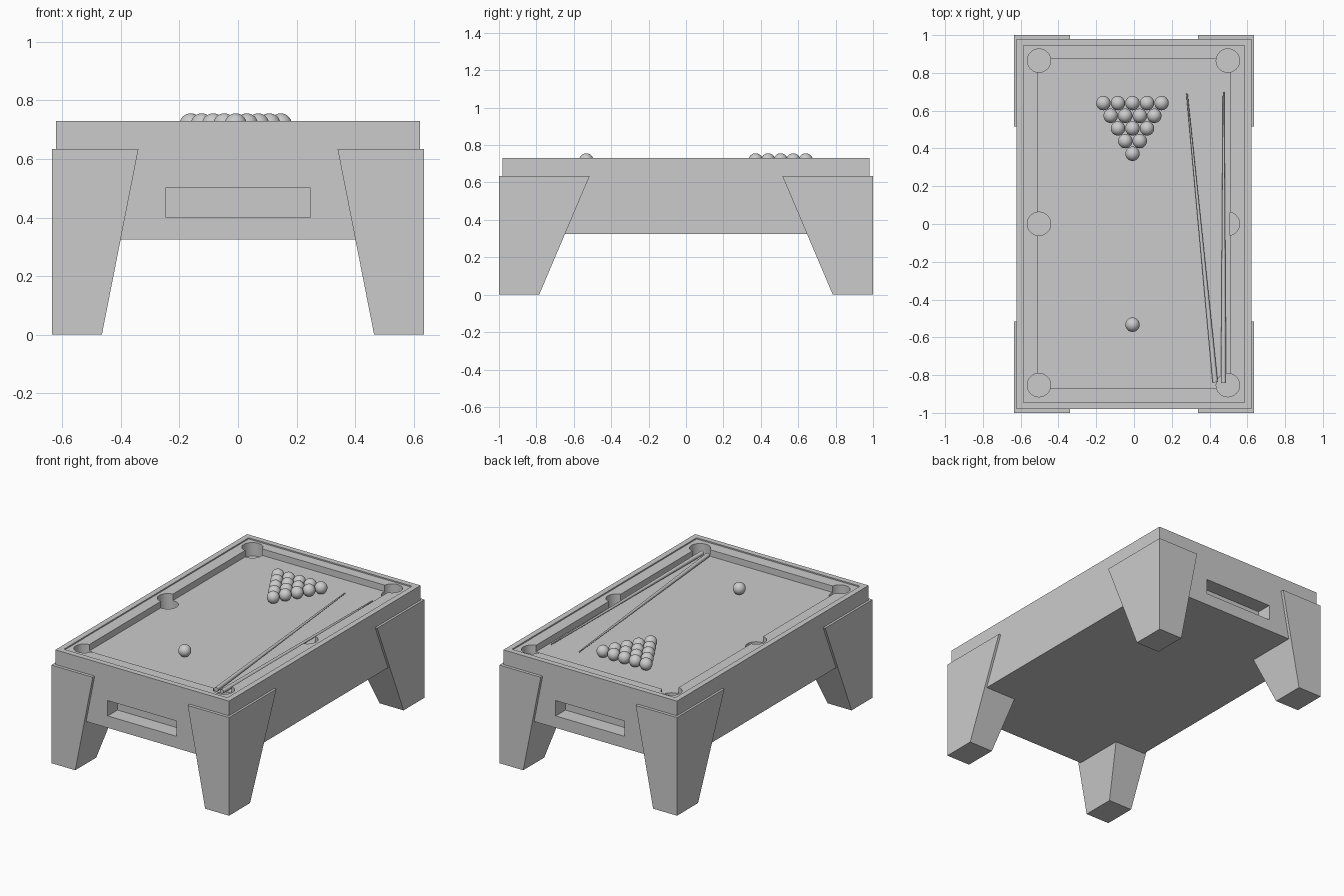
import bpy, bmesh, math
from mathutils import Vector

if "Cube" in bpy.data.objects:
    bpy.data.objects.remove(bpy.data.objects["Cube"])

BED, RIM = 0.68, 0.73


def link(name, bm):
    bmesh.ops.recalc_face_normals(bm, faces=bm.faces)
    me = bpy.data.meshes.new(name)
    bm.to_mesh(me)
    bm.free()
    ob = bpy.data.objects.new(name, me)
    bpy.context.collection.objects.link(ob)
    return ob


def loft(name, low, high):
    """Solid between two four-point loops."""
    bm = bmesh.new()
    a = [bm.verts.new(p) for p in low]
    b = [bm.verts.new(p) for p in high]
    bm.faces.new(a[::-1])
    bm.faces.new(b)
    for i in range(4):
        j = (i + 1) % 4
        bm.faces.new((a[i], a[j], b[j], b[i]))
    return link(name, bm)


def rect(x0, x1, y0, y1, z):
    return [(x0, y0, z), (x1, y0, z), (x1, y1, z), (x0, y1, z)]


def box(name, x0, x1, y0, y1, z0, z1):
    return loft(name, rect(x0, x1, y0, y1, z0), rect(x0, x1, y0, y1, z1))


def rod(name, p, q, r0, r1, sides):
    """Tapered round rod from p to q."""
    p, q = Vector(p), Vector(q)
    bm = bmesh.new()
    bmesh.ops.create_cone(bm, cap_ends=True, segments=sides, radius1=r0,
                          radius2=r1, depth=(q - p).length)
    ob = link(name, bm)
    ob.data.transform((q - p).to_track_quat('Z', 'Y').to_matrix().to_4x4())
    ob.location = (p + q) / 2
    return ob


def smooth(ob):
    bpy.ops.object.select_all(action='DESELECT')
    ob.select_set(True)
    bpy.context.view_layer.objects.active = ob
    bpy.ops.object.shade_smooth_by_angle(angle=math.radians(35))


def cut(ob, cutter):
    bpy.context.view_layer.update()
    m = ob.modifiers.new("cut", 'BOOLEAN')
    m.operation, m.solver, m.object = 'DIFFERENCE', 'EXACT', cutter
    bpy.context.view_layer.objects.active = ob
    bpy.ops.object.modifier_apply(modifier=m.name)
    bpy.data.objects.remove(cutter)


# Table body with shallow rail recess, sunken playing bed and end ball slots
table = box("table_body", -0.621, 0.621, -0.98, 0.98, 0.325, RIM)
cut(table, box("rail_cut", -0.585, 0.585, -0.944, 0.944, RIM - 0.008, 0.9))
cut(table, box("bed_cut", -0.51, 0.51, -0.867, 0.877, BED, 0.9))
for s in (-1, 1):
    y = sorted((s * 0.88, s * 1.1))
    cut(table, box("slot_cut", -0.247, 0.247, y[0], y[1], 0.402, 0.501))

# Pockets: four corners and two sides
for x in (-0.503, 0.497):
    for y in (-0.853, 0.001, 0.865):
        cut(table, rod("pocket_cut", (x, y, 0.53), (x, y, 0.9), 0.062, 0.062, 32))
smooth(table)

# Cloth strip covering the inner half of the right side pocket
box("bed_strip", 0.425, 0.509, -0.07, 0.07, BED - 0.004, BED)

# Tapered corner legs
for sx, nx in ((-1, "left"), (1, "right")):
    for sy, ny in ((-1, "front"), (1, "back")):
        loft(f"{ny}_{nx}_leg",
             rect(sx * 0.465, sx * 0.636, sy * 0.785, sy * 1.0, 0),
             rect(sx * 0.34, sx * 0.636, sy * 0.515, sy * 1.0, 0.635))

# Racked balls and the cue ball
spots = [("cue_ball", -0.008, -0.533)]
for row in range(5):
    for i in range(row + 1):
        spots.append(("racked_ball", -0.008 + (i - row / 2) * 0.077,
                      0.372 + row * 0.067))
R = 0.038
for name, x, y in spots:
    bm = bmesh.new()
    bmesh.ops.create_uvsphere(bm, u_segments=32, v_segments=16, radius=R)
    ball = link(name, bm)
    ball.location = (x, y, BED + R)
    smooth(ball)

# Two cue sticks lying on the bed
for name, butt, tip in (("leaning_cue", (0.43, -0.838, 0.70), (0.28, 0.692, 0.698)),
                        ("straight_cue", (0.474, -0.843, 0.70), (0.474, 0.70, 0.698))):
    smooth(rod(name, butt, tip, 0.014, 0.004, 20))
